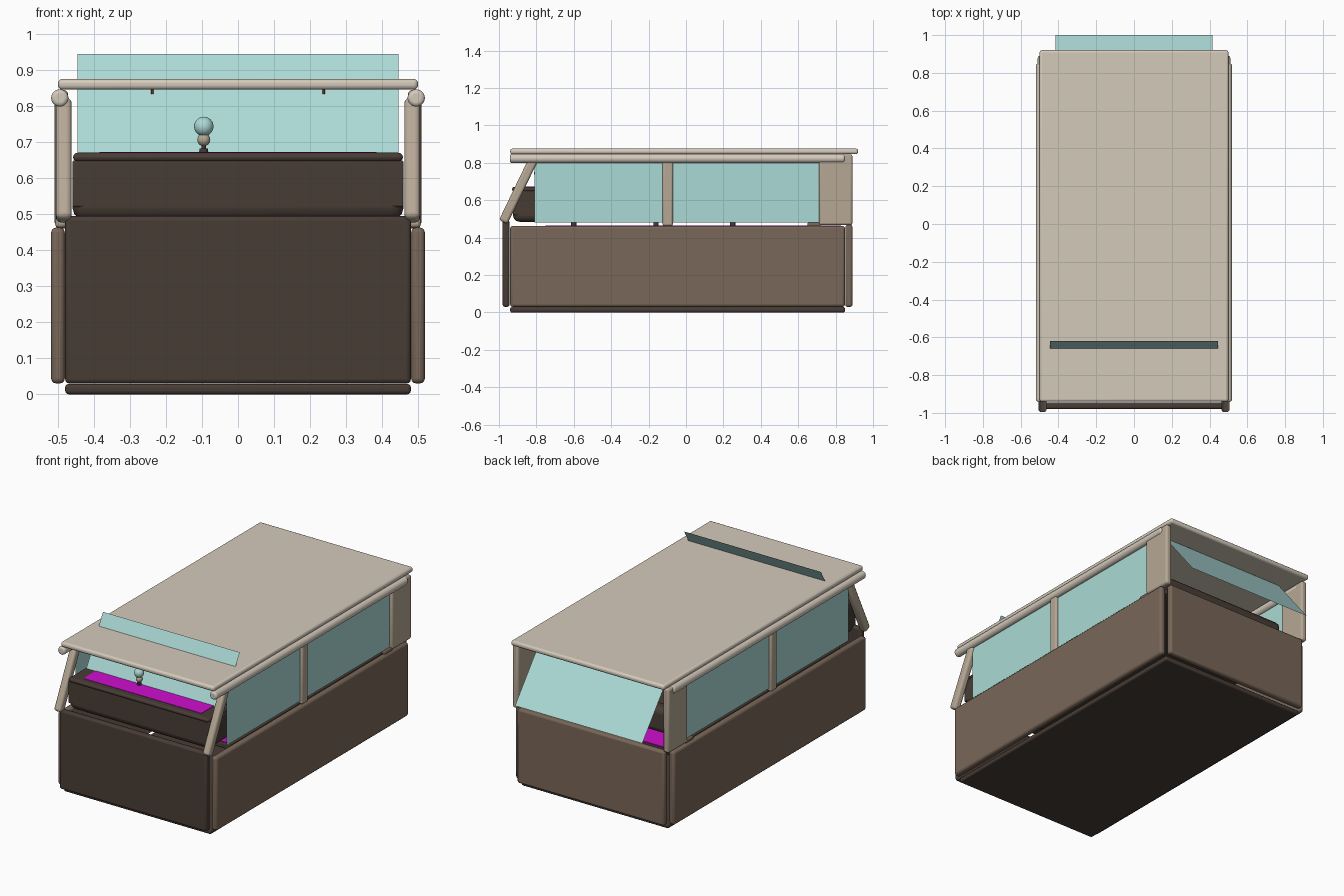
import bpy, bmesh, math
from mathutils import Matrix, Vector

cube = bpy.data.objects.get("Cube")
if cube:
    bpy.data.objects.remove(cube, do_unlink=True)


def material(name, r, g, b):
    m = bpy.data.materials.new(name)
    m.use_nodes = True
    col = (r, g, b, 1)
    m.diffuse_color = col
    m.node_tree.nodes["Principled BSDF"].inputs["Base Color"].default_value = col
    return m


cream = material("cream", 0.66, 0.59, 0.50)
tan = material("tan", 0.47, 0.39, 0.30)
brown = material("brown", 0.19, 0.135, 0.098)
dark = material("dark brown", 0.066, 0.046, 0.036)
glass = material("pale teal", 0.41, 0.70, 0.67)
magenta = material("magenta", 0.62, 0.004, 0.62)
red = material("dull red", 0.25, 0.06, 0.05)


def finish(name, bm, mat, bevel=0.0, segments=3):
    bmesh.ops.recalc_face_normals(bm, faces=bm.faces)
    me = bpy.data.meshes.new(name)
    bm.to_mesh(me)
    bm.free()
    me.materials.append(mat)
    ob = bpy.data.objects.new(name, me)
    bpy.context.collection.objects.link(ob)
    if bevel:
        mod = ob.modifiers.new("rounding", "BEVEL")
        mod.width = bevel
        mod.segments = segments
        mod.limit_method = "ANGLE"
    bpy.ops.object.select_all(action="DESELECT")
    ob.select_set(True)
    bpy.context.view_layer.objects.active = ob
    bpy.ops.object.shade_smooth_by_angle(angle=math.radians(40))
    return ob


def box(name, xs, ys, zs, mat, bevel=0.01, tilt=0.0):
    bm = bmesh.new()
    size = [b - a for a, b in (xs, ys, zs)]
    mid = Vector([(a + b) / 2 for a, b in (xs, ys, zs)])
    bmesh.ops.create_cube(bm, size=1, matrix=Matrix.Translation(mid)
                          @ Matrix.Rotation(tilt, 4, "X") @ Matrix.Diagonal((*size, 1)))
    return finish(name, bm, mat, bevel)


def sheet(name, corners, mat):
    bm = bmesh.new()
    bm.faces.new([bm.verts.new(c) for c in corners])
    return finish(name, bm, mat)


def ball(name, at, radius, mat):
    bm = bmesh.new()
    bmesh.ops.create_uvsphere(bm, u_segments=24, v_segments=16, radius=radius,
                              matrix=Matrix.Translation(at))
    return finish(name, bm, mat)


def rod(name, at, radius, length, mat, axis="Z", bevel=0.0):
    bm = bmesh.new()
    turn = Matrix.Rotation(math.pi / 2, 4, "X") if axis == "Y" else Matrix()
    bmesh.ops.create_cone(bm, cap_ends=True, segments=24, radius1=radius, radius2=radius,
                          depth=length, matrix=Matrix.Translation(at) @ turn)
    return finish(name, bm, mat, bevel, 4)


# Lower body
box("floor", (-0.48, 0.48), (-0.94, 0.85), (0, 0.029), dark)
box("front_wall", (-0.48, 0.48), (-0.98, -0.944), (0.03, 0.495), dark, 0.012)
box("back_wall", (-0.48, 0.48), (0.852, 0.89), (0.03, 0.468), brown, 0.012)
box("deck", (-0.475, 0.475), (-0.76, 0.845), (0.43, 0.46), dark, 0.005)
box("deck_mat", (-0.455, 0.455), (-0.75, 0.83), (0.46, 0.465), magenta, 0)

# Roof
box("roof", (-0.5, 0.5), (-0.94, 0.92), (0.846, 0.876), cream, 0.012)

# Sides, mirrored
for side, s in (("left", 1), ("right", -1)):
    def span(a, b):
        return tuple(sorted((s * a, s * b)))

    box(side + "_wall", span(0.481, 0.519), (-0.94, 0.85), (0.03, 0.463), brown, 0.014)
    rod(side + "_roof_rail", (s * 0.495, -0.046, 0.823), 0.024, 1.79, cream, "Y", 0.011)
    box(side + "_front_pillar", span(0.462, 0.506), (-0.922, -0.872), (0.465, 0.835),
        tan, 0.014, -0.45)
    box(side + "_middle_pillar", span(0.476, 0.508), (-0.125, -0.07), (0.463, 0.82), tan)
    box(side + "_rear_pillar", span(0.472, 0.51), (0.71, 0.89), (0.467, 0.845), tan, 0.012)
    box(side + "_rear_sill", span(0.475, 0.505), (0.65, 0.72), (0.46, 0.481), brown, 0.005)
    for part, y0, y1 in (("front", -0.81, -0.115), ("rear", -0.08, 0.715)):
        x = s * 0.492
        sheet(f"{side}_{part}_window",
              [(x, y0, 0.48), (x, y1, 0.48), (x, y1, 0.82), (x, y0, 0.82)], glass)
    for part, y in (("front", -0.69), ("rear", 0.76)):
        rod(f"{side}_{part}_hook", (s * 0.238, y, 0.841), 0.003, 0.014, red)

# Sloping glass at the two ends
w = 0.446
sheet("windshield", [(-w, -0.805, 0.62), (w, -0.805, 0.62), (w, -0.62, 0.945), (-w, -0.62, 0.945)], glass)
w = 0.415
sheet("rear_window", [(-w, 1.0, 0.545), (w, 1.0, 0.545), (w, 0.76, 0.845), (-w, 0.76, 0.845)], glass)

# Dashboard
box("dashboard", (-0.46, 0.46), (-0.925, -0.72), (0.485, 0.65), dark, 0.034)
box("dashboard_front", (-0.46, 0.46), (-0.925, -0.74), (0.52, 0.65), dark, 0.006)
box("dashboard_top", (-0.458, 0.458), (-0.93, -0.71), (0.646, 0.671), dark, 0.012)
box("dashboard_mat", (-0.385, 0.385), (-0.89, -0.74), (0.669, 0.673), magenta, 0)

# Ornament on the dashboard
rod("ornament_base", (-0.095, -0.785, 0.677), 0.012, 0.012, dark)
rod("ornament_stem", (-0.095, -0.785, 0.69), 0.006, 0.03, dark)
ball("ornament_body", (-0.095, -0.785, 0.707), 0.018, tan)
ball("ornament_head", (-0.095, -0.785, 0.744), 0.027, glass)

# Benches inside
for part, y, top in (("front", -0.4, 0.66), ("rear", 0.45, 0.63)):
    box(part + "_bench_seat", (-0.44, 0.44), (y - 0.22, y + 0.22), (0.484, 0.54), dark, 0.02)
    box(part + "_bench_back", (-0.45, 0.45), (y + 0.2, y + 0.29), (0.484, top), dark, 0.03)
    for x in (-0.4, 0.4):
        for dy in (-0.2, 0.24):
            rod(part + "_bench_leg", (x, y + dy, 0.475), 0.014, 0.025, dark)
